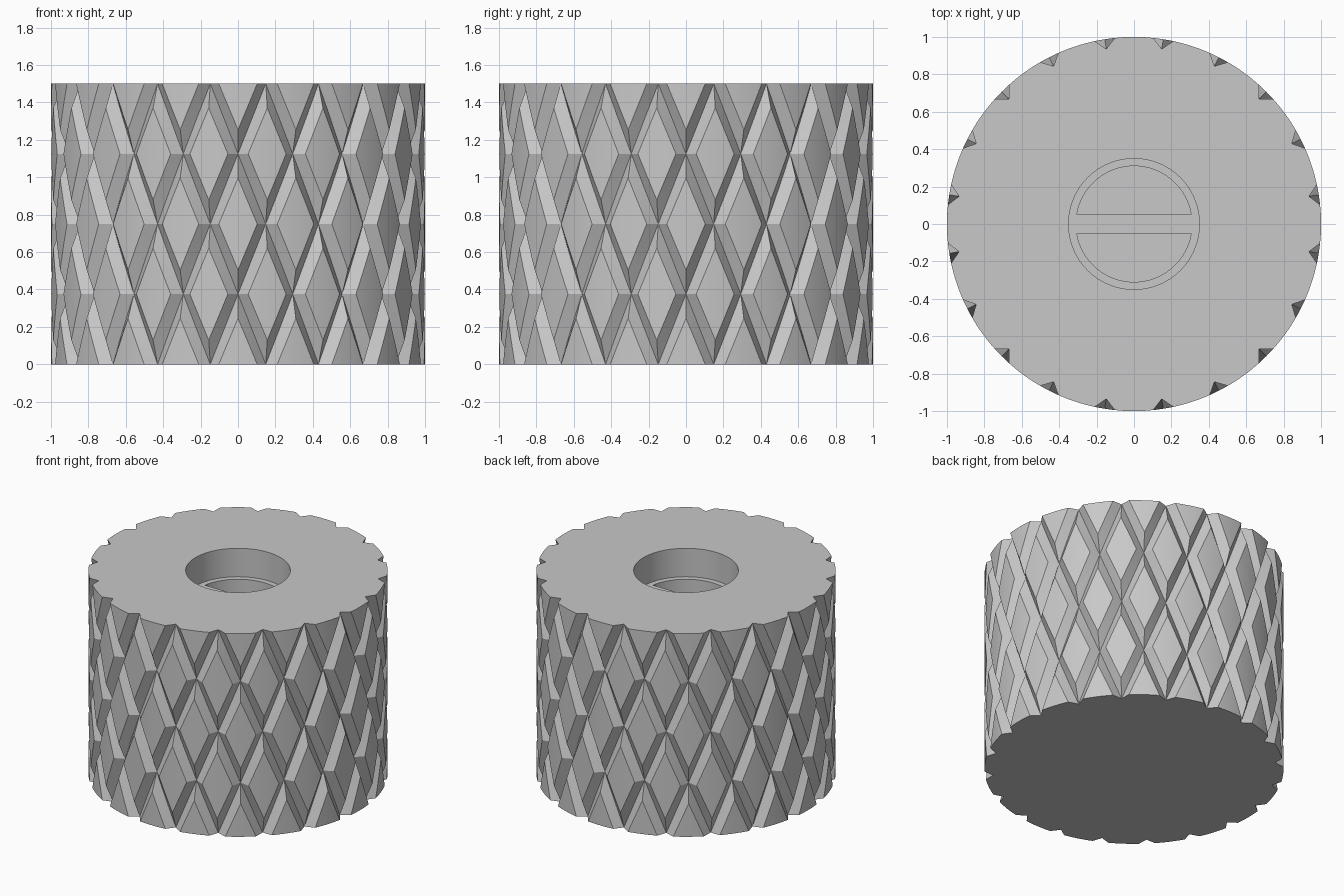
import bpy
import bmesh
from math import sin, cos, radians, pi

cube = bpy.data.objects.get("Cube")
if cube:
    bpy.data.objects.remove(cube)

HEIGHT, RADIUS, VALLEY = 1.5, 1.0, 0.947
COUNT = 20                       # diamonds around the knob
HALF_W = pi / COUNT              # half cell, as an angle
HALF_H = HEIGHT / 4              # half cell, as a height
FACE = 0.655                     # raised share of each cell
STEPS = 4                        # columns in each half diamond

gray = bpy.data.materials.new("light gray")
gray.use_nodes = True
gray.diffuse_color = (0.58, 0.58, 0.58, 1)
gray.node_tree.nodes["Principled BSDF"].inputs["Base Color"].default_value = gray.diffuse_color


def make_object(name, bm):
    mesh = bpy.data.meshes.new(name)
    bmesh.ops.recalc_face_normals(bm, faces=bm.faces)
    bm.to_mesh(mesh)
    bm.free()
    mesh.materials.append(gray)
    obj = bpy.data.objects.new(name, mesh)
    bpy.context.collection.objects.link(obj)
    return obj


def polar(r, angle, z):
    return (r * cos(angle), r * sin(angle), z)


def add_face(bm, points):
    unique = list(dict.fromkeys(points))
    if len(unique) > 2:
        bm.faces.new([bm.verts.new(p) for p in unique])


def add_diamond(bm, angle, z, sides):
    """Raised diamond with walls sloping to the grooves; sides: 1 upper half, -1 lower half."""
    for i in range(-STEPS, STEPS):
        for side in sides:
            rows = []
            for t in (i / STEPS, (i + 1) / STEPS):
                rise = side * HALF_H * (1 - abs(t))
                rows.append((polar(RADIUS, angle + t * FACE * HALF_W, z),
                             polar(RADIUS, angle + t * FACE * HALF_W, z + rise * FACE),
                             polar(VALLEY, angle + t * HALF_W, z + rise)))
            a, b = rows
            add_face(bm, (a[0], b[0], b[1], a[1]))
            add_face(bm, (a[1], b[1], b[2], a[2]))


# Knurled body, with alternate rows of diamonds shifted by half a cell
bm = bmesh.new()
for row in range(5):
    sides = {0: (1,), 4: (-1,)}.get(row, (1, -1))
    for k in range(COUNT):
        add_diamond(bm, (2 * k + row % 2) * HALF_W, row * HALF_H, sides)
bmesh.ops.remove_doubles(bm, verts=bm.verts, dist=0.0005)


# Flat ends; the rim drops into the groove at each notch
for z in (0, HEIGHT):
    ring = [e for e in bm.edges if e.is_boundary and all(abs(v.co.z - z) < 0.001 for v in e.verts)]
    # the side corner of a half diamond joins straight to the groove floor
    loose = {}
    for e in ring:
        for v in e.verts:
            loose[v] = loose.get(v, 0) + 1
    ends = [v for v, n in loose.items() if n == 1]
    floors = [v for v in bm.verts if abs(v.co.z - z) < 0.001 and v.co.xy.length < 0.96]
    for v in ends:
        if v in floors:
            continue
        floor = min(floors, key=lambda f: (f.co - v.co).length)
        ring.append(bm.edges.get((v, floor)) or bm.edges.new((v, floor)))
    bmesh.ops.holes_fill(bm, edges=list(set(ring)), sides=0)
body = make_object("knurled_body", bm)


def cut(target, cutter):
    mod = target.modifiers.new("cut", "BOOLEAN")
    mod.operation = "DIFFERENCE"
    mod.solver = "EXACT"
    mod.object = cutter
    bpy.ops.object.select_all(action="DESELECT")
    target.select_set(True)
    bpy.context.view_layer.objects.active = target
    bpy.ops.object.modifier_apply(modifier=mod.name)
    bpy.data.objects.remove(cutter)


def prism(name, outline, z0, z1):
    bm = bmesh.new()
    base = bm.faces.new([bm.verts.new((x, y, z0)) for x, y in outline])
    top = bmesh.ops.extrude_face_region(bm, geom=[base])["geom"]
    verts = [g for g in top if isinstance(g, bmesh.types.BMVert)]
    bmesh.ops.translate(bm, verts=verts, vec=(0, 0, z1 - z0))
    return make_object(name, bm)


# Round socket in the top
SOCKET_FLOOR = 1.29
circle = [(0.35 * cos(i * pi / 36), 0.35 * sin(i * pi / 36)) for i in range(72)]
cut(body, prism("socket_cutter", circle, SOCKET_FLOOR, HEIGHT + 0.1))

# Two half-round pockets, leaving a bar across the middle
start = radians(9.3)
for side in (1, -1):
    arc = [start + (pi - 2 * start) * i / 32 for i in range(33)]
    outline = [(0.31 * cos(a), side * 0.31 * sin(a)) for a in arc]
    cut(body, prism("pocket_cutter", outline, SOCKET_FLOOR - 0.3, SOCKET_FLOOR + 0.05))

body.select_set(True)
bpy.context.view_layer.objects.active = body
bpy.ops.object.shade_smooth_by_angle(angle=radians(20))
